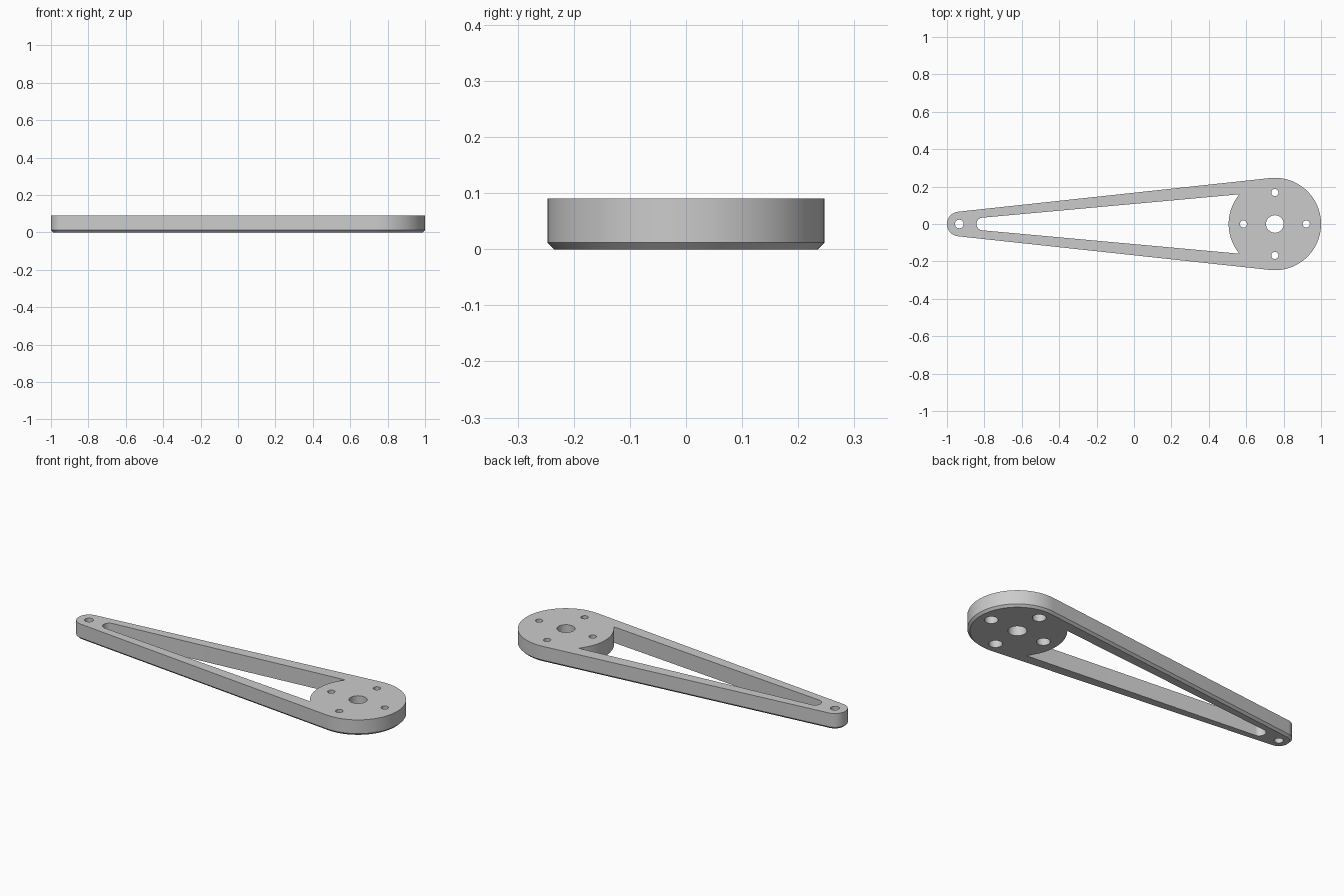
import bpy, bmesh
from math import acos, cos, sin, pi, radians

cube = bpy.data.objects.get("Cube")
if cube:
    bpy.data.objects.remove(cube, do_unlink=True)

HEIGHT, CHAMFER = 0.09, 0.012
HUB_X, HUB_R = 0.753, 0.247
TIP_X, TIP_R = -0.934, 0.066

grey = bpy.data.materials.new("plain grey")
grey.use_nodes = True
grey.diffuse_color = (0.6, 0.6, 0.6, 1)
grey.node_tree.nodes["Principled BSDF"].inputs["Base Color"].default_value = (0.6, 0.6, 0.6, 1)


def arc(cx, cy, r, start, end, steps):
    angles = [start + (end - start) * i / steps for i in range(steps + 1)]
    return [(cx + r * cos(a), cy + r * sin(a)) for a in angles]


def circle(cx, cy, r, steps=32):
    return arc(cx, cy, r, 0, 2 * pi, steps)[:-1]


def loft(bm, layers):
    """Closed solid through matching outlines, each given as (z, points)."""
    rings = [[bm.verts.new((x, y, z)) for x, y in pts] for z, pts in layers]
    for low, high in zip(rings, rings[1:]):
        for i in range(len(low)):
            j = (i + 1) % len(low)
            bm.faces.new((low[i], low[j], high[j], high[i]))
    bm.faces.new(rings[0][::-1])
    bm.faces.new(rings[-1])


def make_object(name, bm):
    bmesh.ops.recalc_face_normals(bm, faces=bm.faces[:])
    mesh = bpy.data.meshes.new(name)
    bm.to_mesh(mesh)
    bm.free()
    mesh.materials.append(grey)
    obj = bpy.data.objects.new(name, mesh)
    bpy.context.scene.collection.objects.link(obj)
    return obj


# Tapered arm: tangent outline round hub and tip, chamfered along the bottom
def outline(inset):
    phi = acos(-(HUB_R - TIP_R) / (HUB_X - TIP_X))
    return (arc(HUB_X, 0, HUB_R - inset, -phi, phi, 64)
            + arc(TIP_X, 0, TIP_R - inset, phi, 2 * pi - phi, 32))


bm = bmesh.new()
loft(bm, [(0, outline(CHAMFER)), (CHAMFER, outline(0)), (HEIGHT, outline(0))])
arm = make_object("lever_arm", bm)

# Cutters: long slot, hub bore, tip hole and four counterbored screw holes
bm = bmesh.new()
below, above = -0.05, HEIGHT + 0.05
slot = (arc(-0.808, 0, 0.034, radians(95), radians(265), 20)
        + arc(HUB_X, 0, HUB_R, radians(220), radians(140), 24))
loft(bm, [(below, slot), (above, slot)])
for x, r in ((HUB_X, 0.047), (TIP_X, 0.023)):
    loft(bm, [(below, circle(x, 0, r)), (above, circle(x, 0, r))])
for k in range(4):
    x, y = HUB_X + 0.168 * cos(k * pi / 2), 0.168 * sin(k * pi / 2)
    wide, narrow = circle(x, y, 0.034), circle(x, y, 0.019)
    loft(bm, [(below, wide), (0.045, wide), (0.045, narrow), (above, narrow)])
cutter = make_object("hole_cutter", bm)
cutter.hide_render = True

# Cut the openings and remove the helper
cut = arm.modifiers.new("openings", 'BOOLEAN')
cut.operation = 'DIFFERENCE'
cut.solver = 'EXACT'
cut.object = cutter
bpy.ops.object.select_all(action='DESELECT')
arm.select_set(True)
bpy.context.view_layer.objects.active = arm
bpy.ops.object.modifier_apply(modifier=cut.name)
bpy.data.objects.remove(cutter, do_unlink=True)
bpy.ops.object.shade_smooth_by_angle(angle=radians(30))
